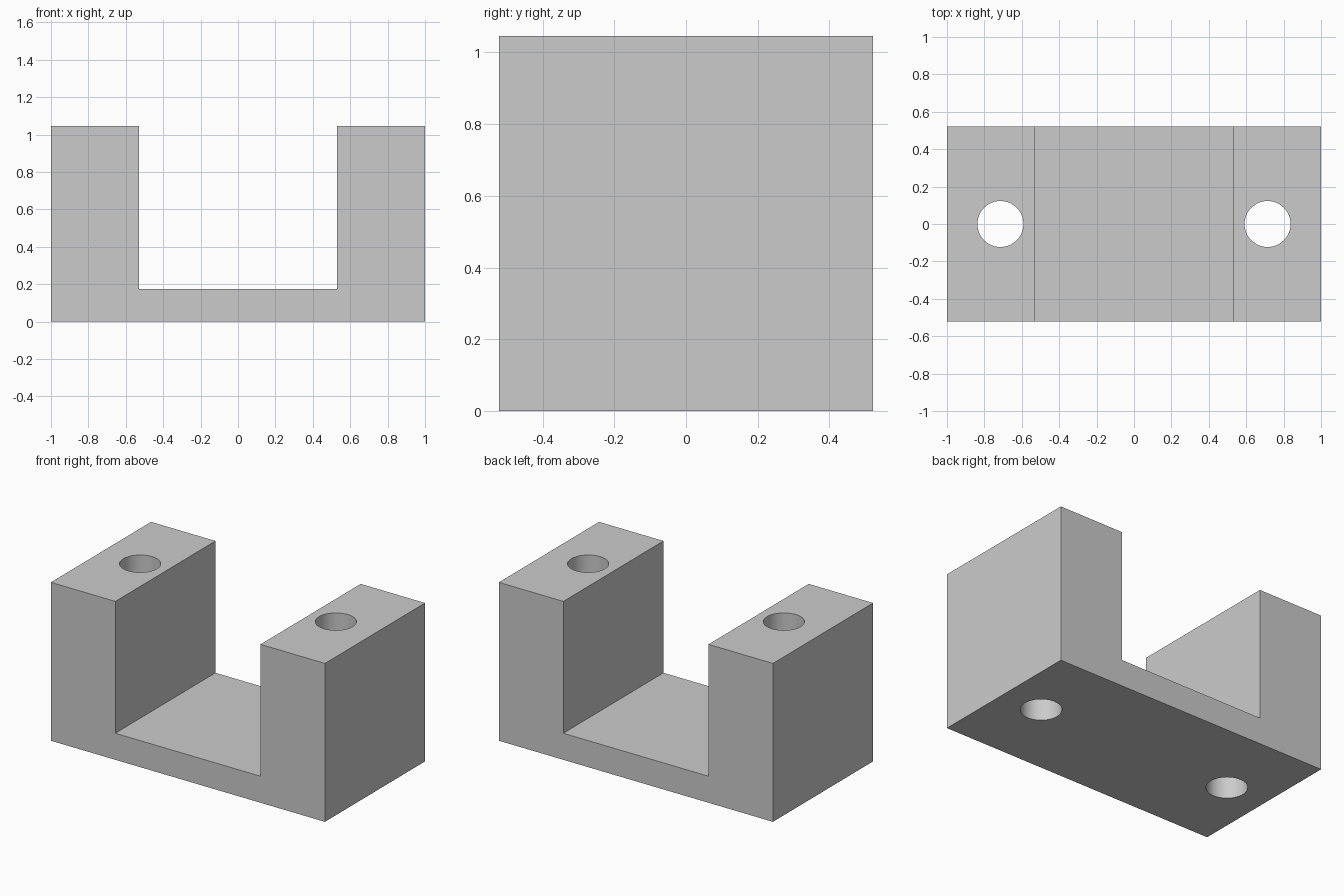
import bpy
import bmesh
import math

cube = bpy.data.objects.get("Cube")
if cube:
    bpy.data.objects.remove(cube, do_unlink=True)

HALF_DEPTH, HEIGHT = 0.522, 1.045
GAP, FLOOR = 0.53, 0.175
HOLE_X, HOLE_RADIUS = 0.714, 0.123

# Plain grey material
grey = bpy.data.materials.new("plain grey")
grey.use_nodes = True
colour = (0.6, 0.6, 0.6, 1)
grey.diffuse_color = colour
grey.node_tree.nodes["Principled BSDF"].inputs["Base Color"].default_value = colour

# U-shaped bracket: front profile extruded through the depth
half = [(1, 0), (1, HEIGHT), (GAP, HEIGHT), (GAP, FLOOR)]
profile = half + [(-x, z) for x, z in reversed(half)]
bm = bmesh.new()
front = bm.faces.new([bm.verts.new((x, -HALF_DEPTH, z)) for x, z in profile])
new = bmesh.ops.extrude_face_region(bm, geom=[front], use_keep_orig=True)["geom"]
back = [v for v in new if isinstance(v, bmesh.types.BMVert)]
bmesh.ops.translate(bm, verts=back, vec=(0, 2 * HALF_DEPTH, 0))
bmesh.ops.recalc_face_normals(bm, faces=bm.faces)
mesh = bpy.data.meshes.new("bracket")
bm.to_mesh(mesh)
bm.free()
mesh.materials.append(grey)
bracket = bpy.data.objects.new("bracket", mesh)
bpy.context.collection.objects.link(bracket)

# Vertical bolt hole through each upright
for side in (-1, 1):
    bpy.ops.mesh.primitive_cylinder_add(
        vertices=64, radius=HOLE_RADIUS, depth=2 * HEIGHT,
        location=(side * HOLE_X, 0, HEIGHT / 2))
    cutter = bpy.context.object
    cutter.name = "hole_cutter"
    cutter.hide_render = True
    cutter.data.materials.append(grey)
    cut = bracket.modifiers.new("bolt hole", "BOOLEAN")
    cut.operation, cut.solver, cut.object = "DIFFERENCE", "EXACT", cutter
    bpy.context.view_layer.objects.active = bracket
    bpy.ops.object.modifier_apply(modifier=cut.name)
    bpy.data.objects.remove(cutter, do_unlink=True)

# Smooth hole walls, sharp block edges
bpy.ops.object.select_all(action="DESELECT")
bracket.select_set(True)
bpy.context.view_layer.objects.active = bracket
bpy.ops.object.shade_smooth_by_angle(angle=math.radians(30))
